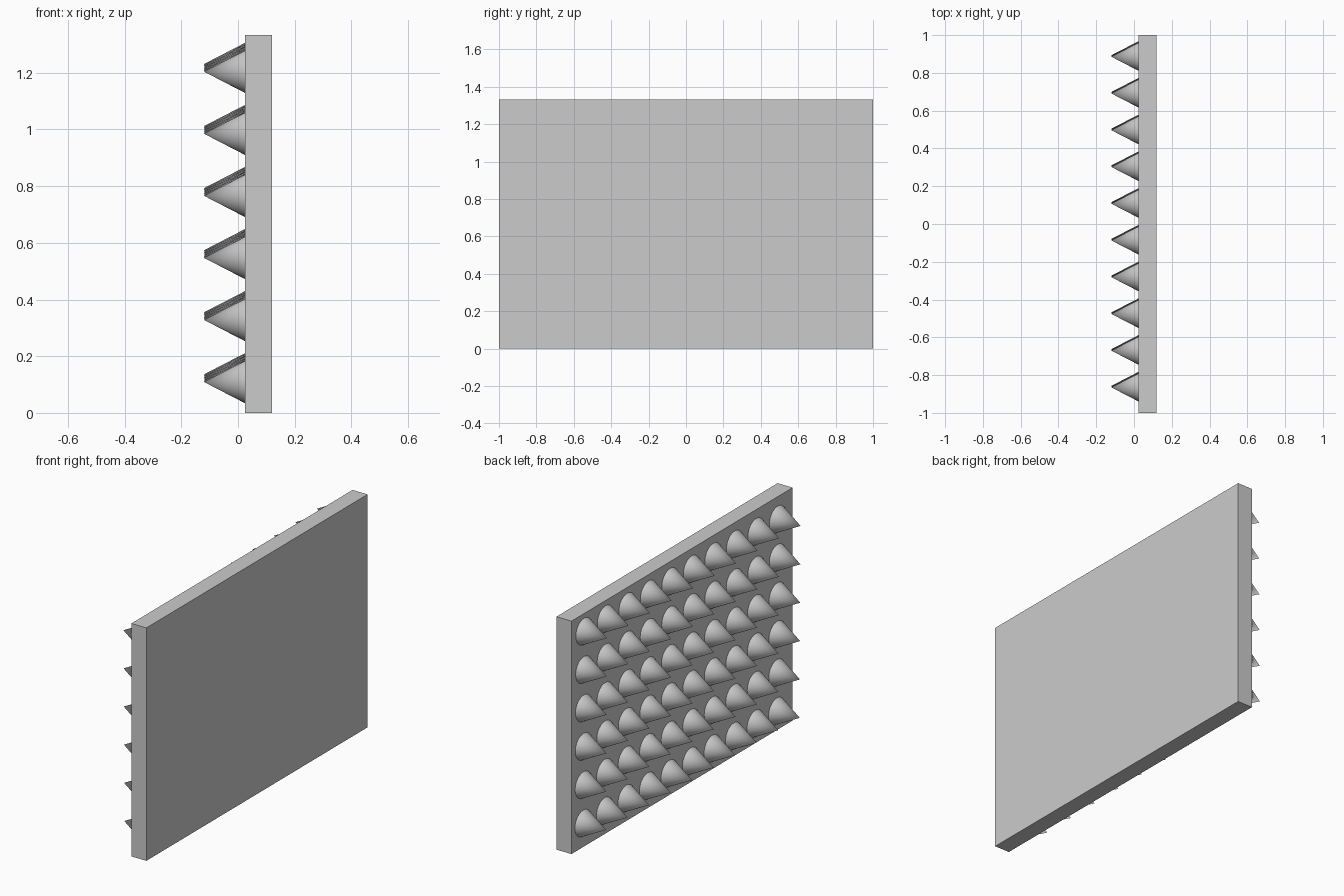
import bpy, bmesh, math
from mathutils import Matrix

if "Cube" in bpy.data.objects:
    bpy.data.objects.remove(bpy.data.objects["Cube"])

X_TIP, X_FACE, X_BACK, HEIGHT = -0.12, 0.025, 0.12, 1.333
COLS, ROWS, RADIUS = 10, 6, 0.075


def make_object(name, bm):
    mesh = bpy.data.meshes.new(name)
    bm.to_mesh(mesh)
    bm.free()
    obj = bpy.data.objects.new(name, mesh)
    bpy.context.collection.objects.link(obj)
    return obj


# Flat upright panel
bm = bmesh.new()
size = Matrix.Diagonal((X_BACK - X_FACE, 2, HEIGHT, 1))
place = Matrix.Translation(((X_BACK + X_FACE) / 2, 0, HEIGHT / 2))
bmesh.ops.create_cube(bm, size=1, matrix=place @ size)
make_object("panel", bm)

# Grid of cone spikes pointing to -x, very slightly skewed on the panel
bm = bmesh.new()
point_left = Matrix.Rotation(-math.pi / 2, 4, 'Y')
for row in range(ROWS):
    for col in range(COLS):
        y = -0.857 + 0.1945 * col - 0.0016 * row
        z = 0.109 + 0.219 * row + 0.003 * col
        centre = Matrix.Translation(((X_TIP + X_FACE) / 2, y, z))
        bmesh.ops.create_cone(bm, cap_ends=True, segments=32, radius1=RADIUS,
                              radius2=0, depth=X_FACE - X_TIP,
                              matrix=centre @ point_left)
spikes = make_object("cone_spikes", bm)
bpy.context.view_layer.objects.active = spikes
spikes.select_set(True)
bpy.ops.object.shade_smooth_by_angle(angle=math.radians(30))
